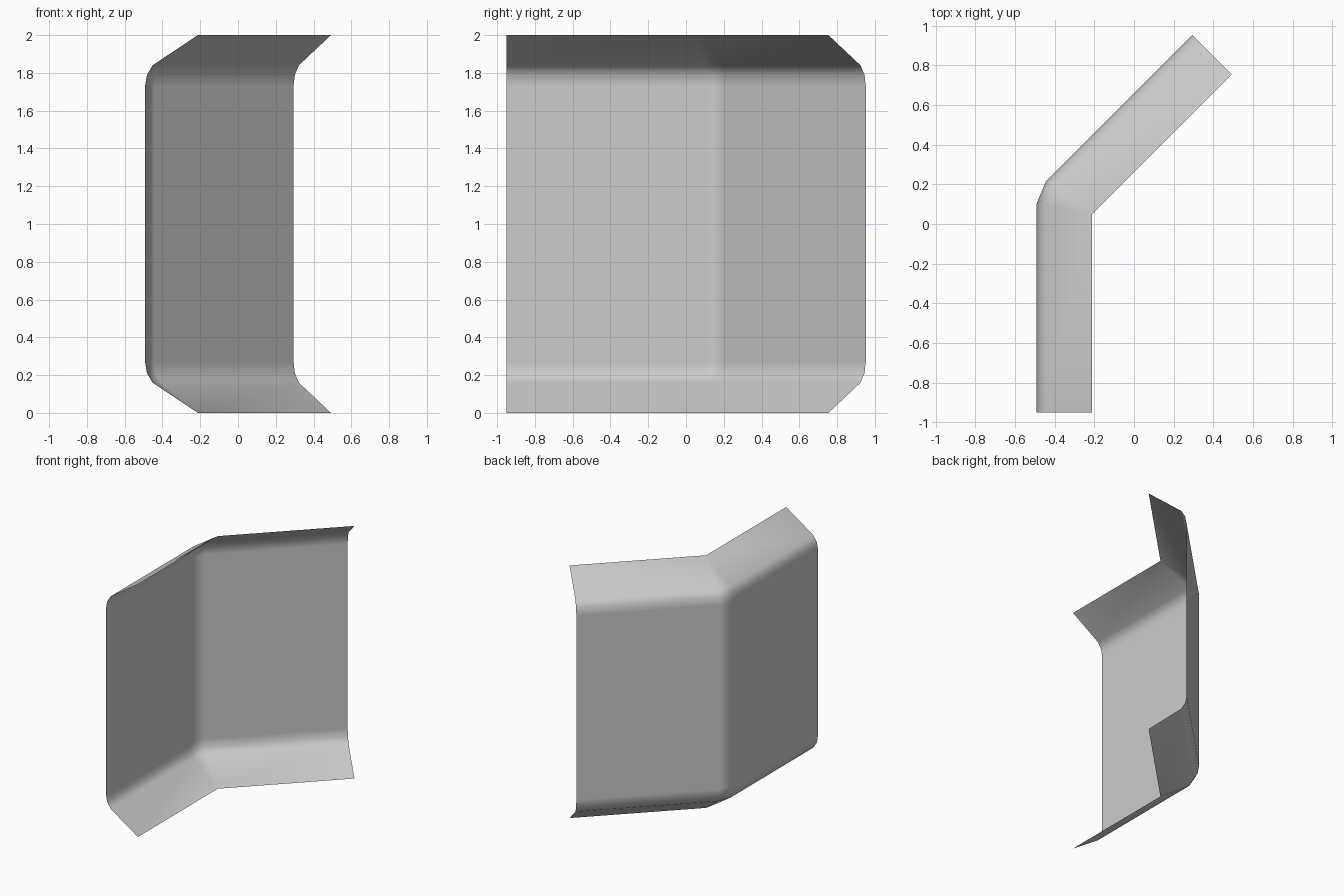
import bpy, bmesh
from mathutils import Vector

cube = bpy.data.objects.get("Cube")
if cube:
    bpy.data.objects.remove(cube)

# One plain grey finish
grey = bpy.data.materials.new("plain grey")
grey.use_nodes = True
colour = (0.6, 0.6, 0.6, 1)
grey.diffuse_color = colour
grey.node_tree.nodes["Principled BSDF"].inputs["Base Color"].default_value = colour

# Cross-section: inward offset from the wall and height, lower half mirrored upward
DEPTH = 0.28
lower = [(DEPTH, 0), (0.04, 0.16), (0.01, 0.21), (0, 0.27)]
profile = lower + [(d, 2 - z) for d, z in reversed(lower)]

# Path: a straight run, a chamfered 45 degree bend, then a diagonal run
DIAG = Vector((1, 1, 0)).normalized()
INWARD = Vector((1, -1, 0)).normalized()
inner_corner = Vector((-0.212, 0.05, 0))
far_inner = Vector((0.492, 0.754, 0))
TAN_HALF_BEND = 0.4142
CHAMFER = 0.066


def path_row(offset, z):
    """Points along the path for one height of the cross-section."""
    out = DEPTH - offset
    corner = inner_corner + Vector((-out, out * TAN_HALF_BEND, 0))
    cut = CHAMFER * out / DEPTH
    row = [Vector((corner.x, -0.95, 0)),
           corner - Vector((0, cut, 0)),
           corner + DIAG * cut,
           far_inner - INWARD * out]
    return [p + Vector((0, 0, z)) for p in row]


# Bent wall panel with sloping flanges along the top and bottom
bm = bmesh.new()
rows = [[bm.verts.new(p) for p in path_row(d, z)] for d, z in profile]
for low, high in zip(rows, rows[1:]):
    for i in range(len(low) - 1):
        bm.faces.new((low[i], high[i], high[i + 1], low[i + 1]))

# Close the chamfer to a point at the inner flange corners
bmesh.ops.remove_doubles(bm, verts=bm.verts, dist=0.001)
for face in bm.faces:
    face.smooth = True

mesh = bpy.data.meshes.new("bent_wall_panel")
bm.to_mesh(mesh)
bm.free()
mesh.materials.append(grey)
panel = bpy.data.objects.new("bent_wall_panel", mesh)
bpy.context.collection.objects.link(panel)

# Keep the broad faces flat and blend only across the bevels
weighted = panel.modifiers.new("flat broad faces", 'WEIGHTED_NORMAL')
weighted.weight = 100
